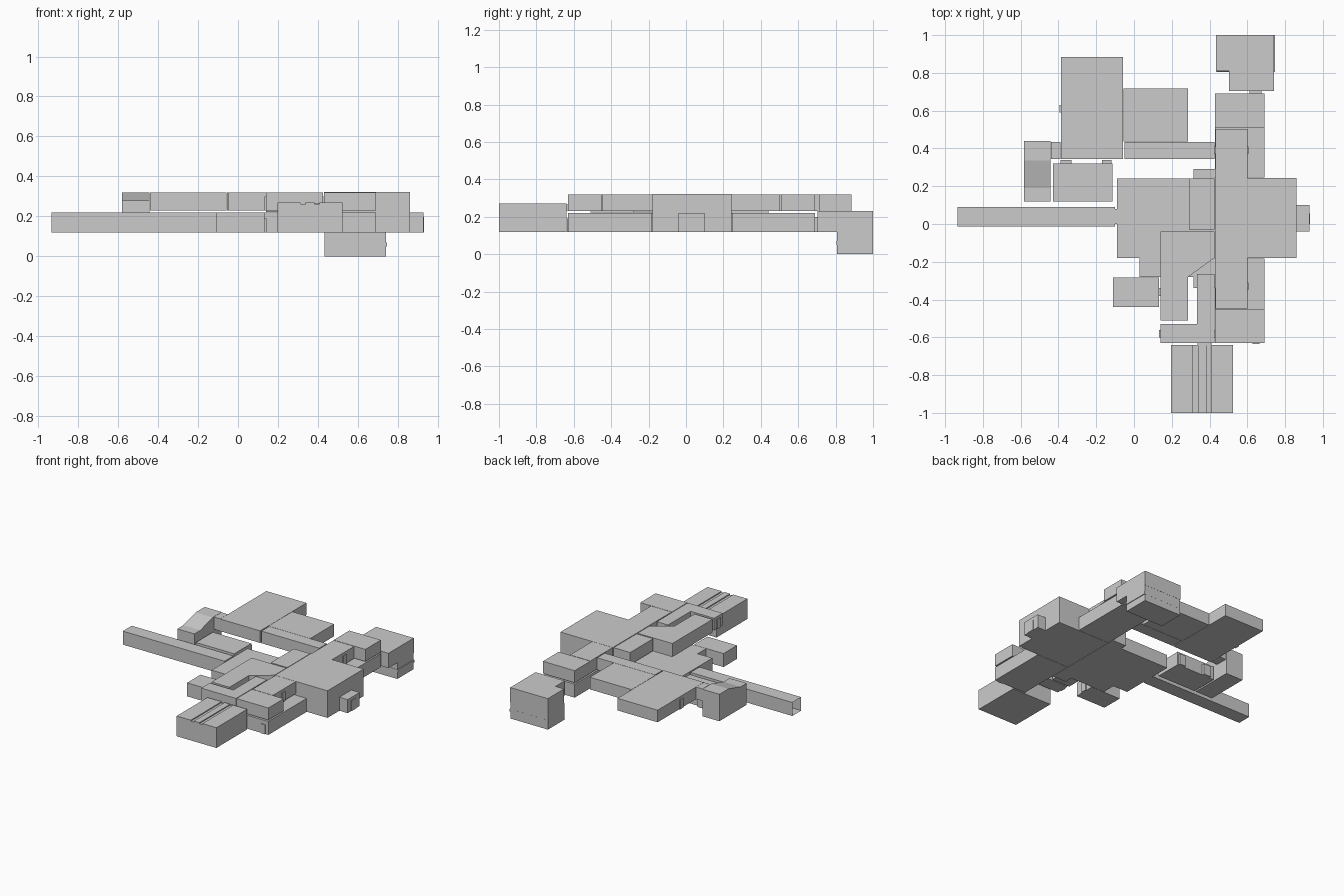
import bpy, bmesh

def prism(name, pts, lo, hi, axis='z', open_x=None):
    """Extrude a closed outline along an axis (pts: xy for z, xz for y, yz for x)."""
    place = {'z': lambda p, h: (p[0], p[1], h),
             'y': lambda p, h: (p[0], h, p[1]),
             'x': lambda p, h: (h, p[0], p[1])}[axis]
    bm = bmesh.new()
    base = bm.faces.new([bm.verts.new(place(p, lo)) for p in pts])
    new = bmesh.ops.extrude_face_region(bm, geom=[base])['geom']
    d = place((0, 0), hi - lo)
    bmesh.ops.translate(bm, vec=d, verts=[v for v in new if isinstance(v, bmesh.types.BMVert)])
    bmesh.ops.recalc_face_normals(bm, faces=bm.faces)
    if open_x is not None:
        ends = [f for f in bm.faces if abs(f.calc_center_median().x - open_x) < 1e-4]
        bmesh.ops.delete(bm, geom=ends, context='FACES_ONLY')
    me = bpy.data.meshes.new(name)
    bm.to_mesh(me)
    bm.free()
    ob = bpy.data.objects.new(name, me)
    bpy.context.collection.objects.link(ob)
    return ob

def box(name, x0, x1, y0, y1, z0, z1, **kw):
    return prism(name, [(x0, y0), (x1, y0), (x1, y1), (x0, y1)], z0, z1, **kw)

LOW = (0.12, 0.22)     # lower storey
UP = (0.23, 0.32)      # upper storey

# lower storey rooms: x0, x1, y0, y1
lower = {
    "lower_south_wing": (0.43, 0.69, -0.63, -0.182),
    "lower_north_wing": (0.43, 0.69, 0.246, 0.69),
    "lower_hall_core": (0.315, 0.428, -0.34, 0.29),
    "lower_west_hall": (-0.09, 0.315, -0.18, 0.24),
    "lower_hall_annex": (0.03, 0.315, -0.28, -0.18),
    "lower_south_west_room": (-0.11, 0.133, -0.44, -0.282),
    "lower_store_room": (-0.43, -0.115, 0.12, 0.32),
    "east_airlock": (0.86, 0.928, -0.04, 0.10),
}
for n, r in lower.items():
    box(n, *r, *LOW)

# upper storey rooms
upper = {
    "upper_spine": (0.432, 0.60, -0.447, 0.503),
    "upper_north_room": (0.43, 0.69, 0.507, 0.69),
    "upper_south_room": (0.43, 0.69, -0.63, -0.45),
    "upper_west_block": (0.29, 0.425, -0.03, 0.24),
    "upper_corridor": (-0.05, 0.425, 0.345, 0.435),
    "upper_corridor_link": (-0.44, -0.388, 0.345, 0.435),
    "upper_large_room": (-0.387, -0.058, 0.343, 0.885),
    "upper_side_room": (-0.056, 0.287, 0.437, 0.717),
}
for n, r in upper.items():
    box(n, *r, *UP)

# L-shaped passage and angled room
prism("upper_l_passage", [(0.14, -0.63), (0.425, -0.63), (0.425, -0.265), (0.333, -0.265),
                          (0.333, -0.53), (0.14, -0.53)], *UP)
prism("upper_angled_room", [(0.14, -0.04), (0.425, -0.04), (0.425, -0.18), (0.287, -0.28),
                            (0.287, -0.51), (0.14, -0.51)], 0.222, 0.32)

# double-height main hall
box("main_hall", 0.43, 0.86, -0.18, 0.244, 0.12, 0.321)

# long open-ended tunnel with segment ribs
box("long_tunnel", -0.935, -0.10, -0.014, 0.09, *LOW, open_x=-0.935)
box("tunnel_joint", -0.102, -0.088, 0.0, 0.08, 0.12, 0.215)

# sloped stairwell
prism("stairwell", [(0.12, 0.12), (0.44, 0.12), (0.44, 0.32), (0.335, 0.32),
                    (0.19, 0.28), (0.12, 0.28)], -0.582, -0.442, axis='x')

# front hangar with two roof grooves
g = 0.262
prism("front_hangar", [(0.197, 0.12), (0.523, 0.12), (0.523, 0.27), (0.408, 0.27), (0.408, g),
                       (0.383, g), (0.383, 0.27), (0.338, 0.27), (0.338, g), (0.313, g),
                       (0.313, 0.27), (0.197, 0.27)], -1.0, -0.64, axis='y')
box("hangar_joint", 0.335, 0.41, -0.642, -0.628, 0.235, 0.265)

# deep north-east room, stepped below, with a band
prism("north_east_room", [(0.433, 0.81), (0.503, 0.81), (0.503, 0.703), (0.742, 0.703),
                          (0.742, 1.0), (0.433, 1.0)], 0.12, 0.23)
box("north_east_basement", 0.433, 0.742, 0.807, 0.999, 0.0, 0.122)
box("basement_band", 0.436, 0.747, 0.805, 0.9995, 0.05, 0.07)
box("north_joint", 0.612, 0.675, 0.688, 0.705, 0.12, 0.20)

# thin doors on the outer walls
doors = {
    "south_door": (0.628, 0.665, -0.636, -0.628, 0.12, 0.19),
    "spine_south_door": (0.598, 0.606, -0.35, -0.31, 0.23, 0.30),
    "spine_north_door": (0.598, 0.606, 0.37, 0.41, 0.23, 0.30),
    "passage_door": (0.133, 0.142, -0.60, -0.56, 0.23, 0.30),
    "large_room_door": (-0.394, -0.385, 0.59, 0.63, 0.23, 0.30),
    "airlock_door": (0.926, 0.932, 0.0, 0.055, 0.12, 0.197),
    "store_door_a": (-0.39, -0.33, 0.318, 0.338, 0.12, 0.20),
    "store_door_b": (-0.17, -0.12, 0.318, 0.338, 0.12, 0.20),
    "south_west_door": (0.13, 0.142, -0.38, -0.34, 0.12, 0.19),
    "corridor_joint": (0.423, 0.434, 0.37, 0.41, 0.23, 0.30),
    "passage_joint": (0.423, 0.434, -0.60, -0.56, 0.23, 0.30),
}
for n, r in doors.items():
    box(n, *r)
